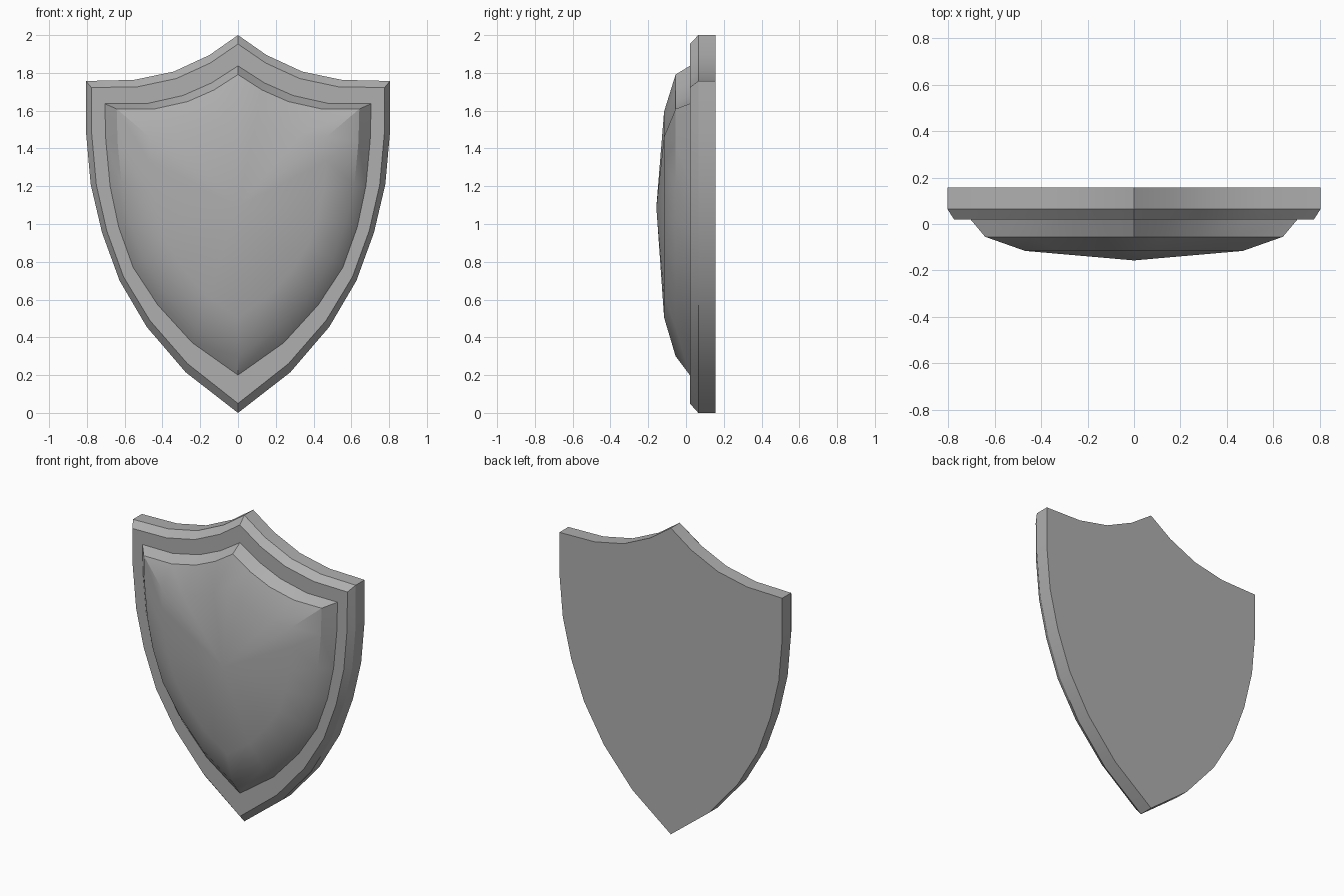
import bpy, bmesh, math

if "Cube" in bpy.data.objects:
    bpy.data.objects.remove(bpy.data.objects["Cube"])

# Half outlines (x, z), from top point around to bottom point
OUTER = [(0, 2.0), (.15, 1.895), (.34, 1.807), (.55, 1.763), (.805, 1.757), (.805, 1.49),
         (.78, 1.21), (.72, .955), (.627, .70), (.483, .455), (.277, .215), (0, 0)]
INNER = [(0, 1.837), (.14, 1.747), (.292, 1.68), (.485, 1.637), (.705, 1.637), (.70, 1.445),
         (.677, 1.2), (.632, .985), (.555, .77), (.425, .572), (.243, .372), (0, .2)]

# Dark grey metal
metal = bpy.data.materials.new("dark_grey")
metal.diffuse_color = (.43, .43, .43, 1)
metal.use_nodes = True
metal.node_tree.nodes["Principled BSDF"].inputs["Base Color"].default_value = metal.diffuse_color


def mirrored(half):
    return half + [(-x, z) for x, z in half[-2:0:-1]]


def blend(a, b, t):
    return [(p[0] + (q[0] - p[0]) * t, p[1] + (q[1] - p[1]) * t) for p, q in zip(a, b)]


def scaled(pts, s, bottom):
    return [(x * s, bottom + (z - .2) * s) for x, z in pts]


def loft(name, rings, cap_back=False, apex=None):
    """Skin outlines from back to front; outlines run clockwise seen from the front."""
    bm = bmesh.new()
    loops = [[bm.verts.new((x, y, z)) for x, z in pts] for pts, y in rings]
    n = len(loops[0])
    tip = bm.verts.new(apex) if apex else None
    for i in range(n):
        j = (i + 1) % n
        for a, b in zip(loops, loops[1:]):
            bm.faces.new((a[j], a[i], b[i], b[j]))
        if tip:
            bm.faces.new((loops[-1][j], loops[-1][i], tip))
    if cap_back:
        bm.faces.new(loops[0])
    mesh = bpy.data.meshes.new(name)
    bm.to_mesh(mesh)
    bm.free()
    mesh.materials.append(metal)
    obj = bpy.data.objects.new(name, mesh)
    bpy.context.collection.objects.link(obj)
    bpy.ops.object.select_all(action='DESELECT')
    obj.select_set(True)
    bpy.context.view_layer.objects.active = obj
    bpy.ops.object.shade_smooth_by_angle(angle=math.radians(30))
    return obj


outer, inner = mirrored(OUTER), mirrored(INNER)
bevel = blend(outer, inner, .29)
bevel[11] = (0, .05)

# Flat-backed board with bevelled rim and flat front border
loft("shield_rim", [(outer, .157), (outer, .065), (bevel, .02), (inner, .02)], cap_back=True)

# Smooth domed centre panel
loft("shield_dome", [(inner, .02), (scaled(inner, .911, .3), -.055),
                     (scaled(inner, .666, .505), -.116)], apex=(0, -.157, 1.09))
